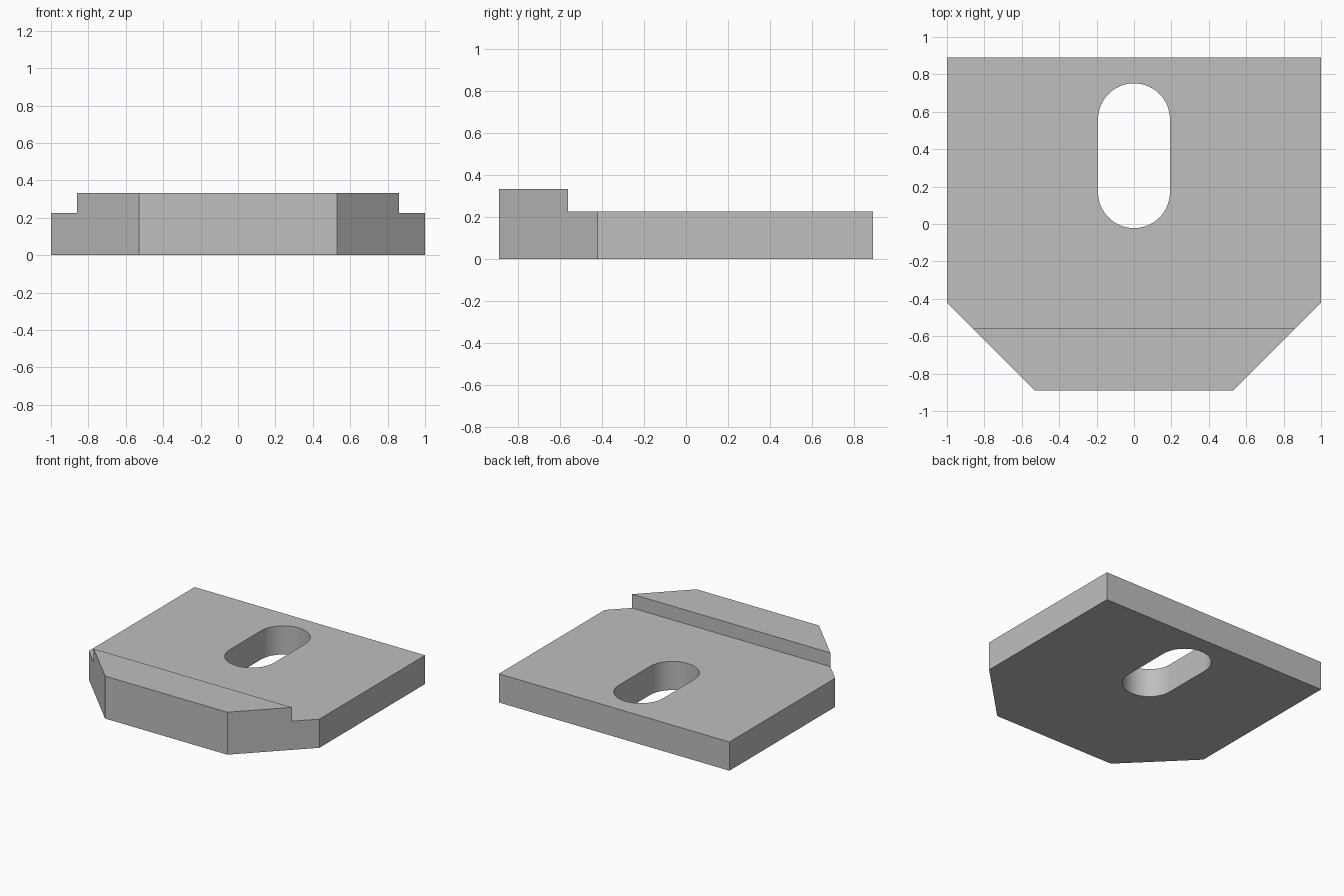
import bpy, bmesh, math

cube = bpy.data.objects.get("Cube")
if cube:
    bpy.data.objects.remove(cube, do_unlink=True)

WIDTH, DEPTH = 1.0, 0.89          # half sizes
PLATE_TOP, LIP_TOP = 0.225, 0.333
LIP_BACK = -0.56
SLOT_R, SLOT_FRONT, SLOT_BACK = 0.192, 0.17, 0.56

grey = bpy.data.materials.new("steel grey")
grey.use_nodes = True
colour = (0.52, 0.52, 0.52, 1)
grey.diffuse_color = colour
grey.node_tree.nodes["Principled BSDF"].inputs["Base Color"].default_value = colour


def prism(name, outline, z0, z1):
    """Extrude an xy outline from z0 up to z1."""
    bm = bmesh.new()
    base = bm.faces.new([bm.verts.new((x, y, z0)) for x, y in outline])
    top = bmesh.ops.extrude_face_region(bm, geom=[base])["geom"]
    bmesh.ops.translate(bm, vec=(0, 0, z1 - z0),
                        verts=[v for v in top if isinstance(v, bmesh.types.BMVert)])
    bmesh.ops.recalc_face_normals(bm, faces=bm.faces)
    mesh = bpy.data.meshes.new(name)
    bm.to_mesh(mesh)
    bm.free()
    mesh.materials.append(grey)
    obj = bpy.data.objects.new(name, mesh)
    bpy.context.collection.objects.link(obj)
    return obj


def cut(target, cutter):
    """Subtract the cutter, then remove it."""
    mod = target.modifiers.new("cut", "BOOLEAN")
    mod.operation, mod.solver, mod.object = "DIFFERENCE", "EXACT", cutter
    bpy.ops.object.modifier_apply(modifier=mod.name)
    bpy.data.objects.remove(cutter, do_unlink=True)


# Plate with two chamfered front corners
half = [(0.53, -DEPTH), (WIDTH, -0.42), (WIDTH, DEPTH)]
plate = prism("clamp_plate", half + [(-x, y) for x, y in reversed(half)], 0, LIP_TOP)
bpy.ops.object.select_all(action="DESELECT")
bpy.context.view_layer.objects.active = plate
plate.select_set(True)

# Lower the plate behind the raised front lip
step = [(-1.5, LIP_BACK), (1.5, LIP_BACK), (1.5, 1.5), (-1.5, 1.5)]
cut(plate, prism("step_cutter", step, PLATE_TOP, 1))

# Rounded through slot
N = 32
slot = []
for centre, start in ((SLOT_BACK, 0), (SLOT_FRONT, math.pi)):
    for i in range(N + 1):
        a = start + math.pi * i / N
        slot.append((SLOT_R * math.cos(a), centre + SLOT_R * math.sin(a)))
cut(plate, prism("slot_cutter", slot, -1, 1))

bpy.ops.object.shade_smooth_by_angle(angle=math.radians(30))
